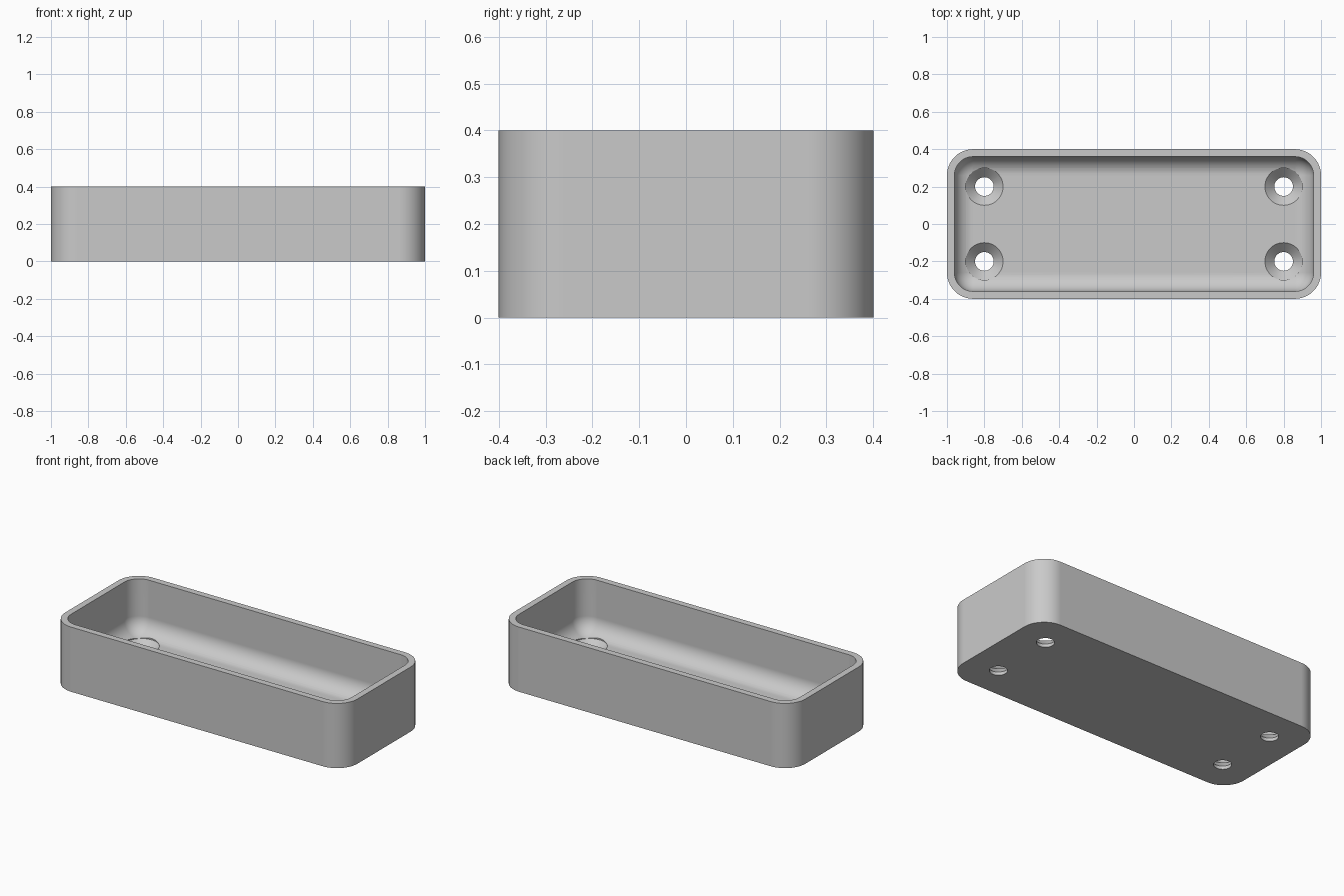
import bpy
import bmesh
from math import sin, cos, pi

if "Cube" in bpy.data.objects:
    bpy.data.objects.remove(bpy.data.objects["Cube"], do_unlink=True)

LENGTH, WIDTH, HEIGHT = 2.0, 0.8, 0.4
WALL, FLOOR = 0.04, 0.07
OUTER_R, INNER_R = 0.14, 0.10
HOLE_R, SINK_R = 0.05, 0.10
SEGS = 12

grey = bpy.data.materials.new("plain grey")
grey.use_nodes = True
colour = (0.59, 0.59, 0.59, 1)
grey.diffuse_color = colour
grey.node_tree.nodes["Principled BSDF"].inputs["Base Color"].default_value = colour


def ring(bm, hx, hy, r, z, cx=0, cy=0):
    """Rounded rectangle of half sizes hx, hy and corner radius r."""
    verts = []
    for k, (sx, sy) in enumerate([(1, 1), (-1, 1), (-1, -1), (1, -1)]):
        for i in range(SEGS + 1):
            a = (k + i / SEGS) * pi / 2
            verts.append(bm.verts.new((cx + sx * (hx - r) + r * cos(a),
                                       cy + sy * (hy - r) + r * sin(a), z)))
    return verts


def loft(bm, rings):
    """Skin a stack of rings and cap both ends."""
    for a, b in zip(rings, rings[1:]):
        for i in range(len(a)):
            j = (i + 1) % len(a)
            bm.faces.new((a[i], a[j], b[j], b[i]))
    bm.faces.new(rings[0][::-1])
    bm.faces.new(rings[-1])


def make_object(name, bm):
    bmesh.ops.remove_doubles(bm, verts=bm.verts, dist=1e-5)
    bmesh.ops.recalc_face_normals(bm, faces=bm.faces)
    mesh = bpy.data.meshes.new(name)
    bm.to_mesh(mesh)
    bm.free()
    mesh.materials.append(grey)
    obj = bpy.data.objects.new(name, mesh)
    bpy.context.collection.objects.link(obj)
    return obj


# Tray: outer wall, rim, inner wall, then a rounded transition to the floor
hx, hy = LENGTH / 2, WIDTH / 2
bm = bmesh.new()
rings = [ring(bm, hx, hy, OUTER_R, 0), ring(bm, hx, hy, OUTER_R, HEIGHT),
         ring(bm, hx - WALL, hy - WALL, INNER_R, HEIGHT)]
for i in range(SEGS + 1):
    a = i / SEGS * pi / 2
    inset = INNER_R * (1 - cos(a))
    rings.append(ring(bm, hx - WALL - inset, hy - WALL - inset, INNER_R - inset,
                      FLOOR + INNER_R * (1 - sin(a))))
loft(bm, rings)
tray = make_object("tray", bm)

# Four countersunk screw holes
bm = bmesh.new()
profile = [(HOLE_R, -0.05), (HOLE_R, FLOOR - (SINK_R - HOLE_R)),
           (SINK_R, FLOOR), (SINK_R, 0.3)]
for cx in (-0.8, 0.8):
    for cy in (-0.2, 0.2):
        loft(bm, [ring(bm, r, r, r, z, cx, cy) for r, z in profile])
cutter = make_object("screw_hole_cutter", bm)
cutter.hide_render = True

cut = tray.modifiers.new("screw holes", 'BOOLEAN')
cut.operation = 'DIFFERENCE'
cut.solver = 'EXACT'
cut.object = cutter
bpy.ops.object.select_all(action='DESELECT')
bpy.context.view_layer.objects.active = tray
tray.select_set(True)
bpy.ops.object.modifier_apply(modifier=cut.name)
bpy.data.objects.remove(cutter, do_unlink=True)

# Smooth curves, crisp rims, flat floor
bpy.ops.object.shade_smooth_by_angle(angle=pi / 6)
weighted = tray.modifiers.new("weighted normals", 'WEIGHTED_NORMAL')
weighted.keep_sharp = True
